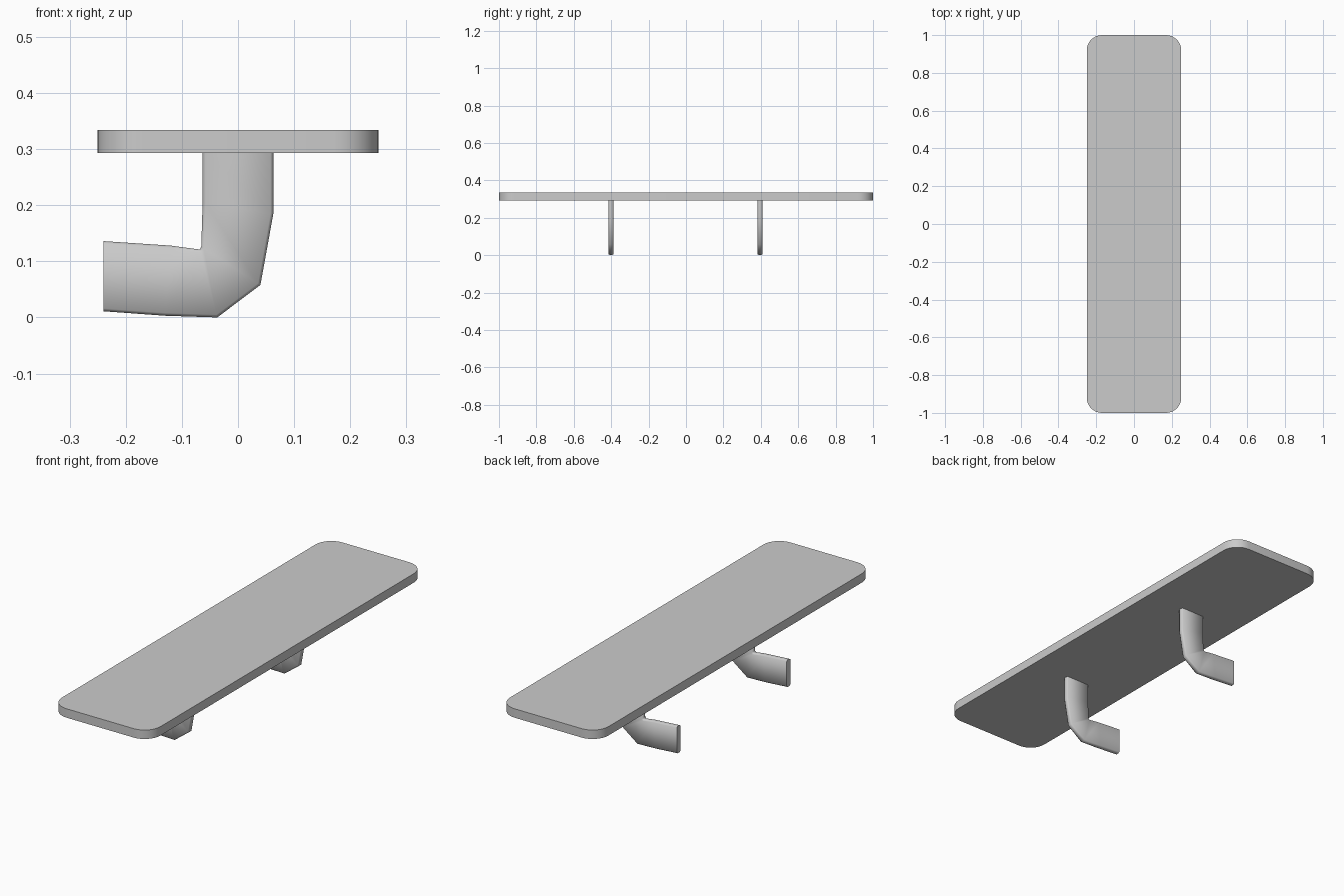
import bpy, bmesh, math
from mathutils import Vector

if "Cube" in bpy.data.objects:
    bpy.data.objects.remove(bpy.data.objects["Cube"])


def finish(bm, name, angle):
    bmesh.ops.recalc_face_normals(bm, faces=bm.faces)
    me = bpy.data.meshes.new(name)
    bm.to_mesh(me)
    bm.free()
    ob = bpy.data.objects.new(name, me)
    bpy.context.collection.objects.link(ob)
    bpy.ops.object.select_all(action='DESELECT')
    ob.select_set(True)
    bpy.context.view_layer.objects.active = ob
    bpy.ops.object.shade_smooth_by_angle(angle=math.radians(angle))
    return ob


# Shelf board: slab with rounded vertical corners
bm = bmesh.new()
bmesh.ops.create_cube(bm, size=1)
for v in bm.verts:
    v.co = (v.co.x * 0.5, v.co.y * 2.0, 0.3135 + v.co.z * 0.041)
upright = [e for e in bm.edges
           if abs(e.verts[0].co.z - e.verts[1].co.z) > 0.01]
bmesh.ops.bevel(bm, geom=upright, offset=0.08, offset_type='OFFSET',
                segments=8, profile=0.5, affect='EDGES')
finish(bm, "shelf_board", 30)

# Bracket stations along the elbow: (outer x, z), (inner x, z)
STATIONS = [
    ((0.063, 0.294), (-0.063, 0.294)),
    ((0.063, 0.185), (-0.063, 0.205)),
    ((0.040, 0.058), (-0.0655, 0.126)),
    ((-0.037, 0.000), (-0.068, 0.121)),
    ((-0.130, 0.003), (-0.120, 0.128)),
    ((-0.240, 0.011), (-0.240, 0.136)),
]
# Flat bar section with softened edges: (position across width, half thickness)
SECTION = [(0, 0.45), (0.04, 1), (0.96, 1), (1, 0.45),
           (1, -0.45), (0.96, -1), (0.04, -1), (0, -0.45)]
HALF_THICK = 0.013


def bracket(name, y):
    bm = bmesh.new()
    rings = []
    for outer, inner in STATIONS:
        a = Vector((outer[0], y, outer[1]))
        b = Vector((inner[0], y, inner[1]))
        rings.append([bm.verts.new(a.lerp(b, t) + Vector((0, s * HALF_THICK, 0)))
                      for t, s in SECTION])
    n = len(SECTION)
    for r0, r1 in zip(rings, rings[1:]):
        for i in range(n):
            j = (i + 1) % n
            bm.faces.new((r0[i], r0[j], r1[j], r1[i]))
    bm.faces.new(rings[0])
    bm.faces.new(rings[-1])
    finish(bm, name, 75)


# Two matching wall brackets
for name, y in (("front_bracket", -0.401), ("rear_bracket", 0.396)):
    bracket(name, y)
